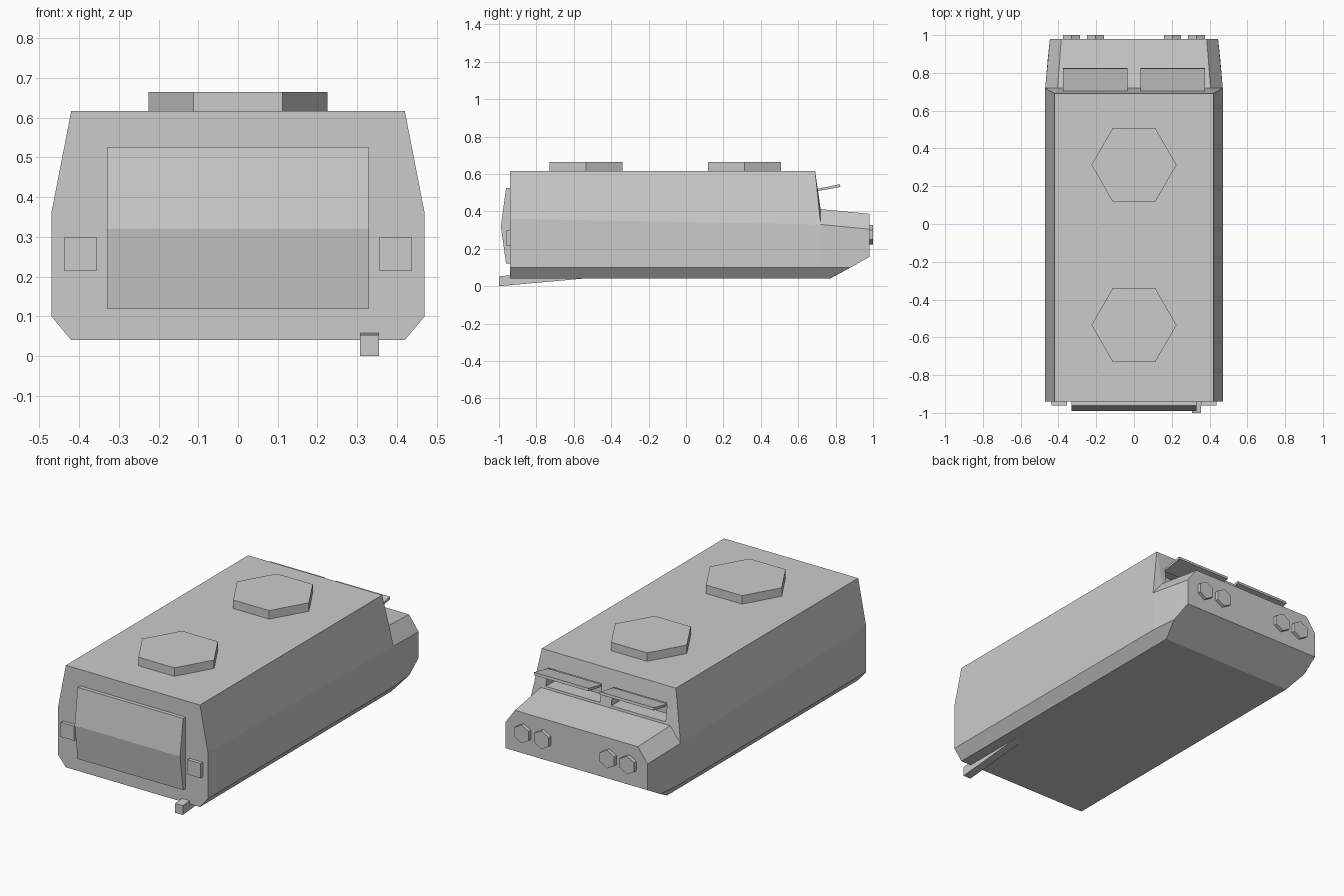
import bpy, bmesh
from math import pi, atan2
from mathutils import Matrix

if "Cube" in bpy.data.objects:
    bpy.data.objects.remove(bpy.data.objects["Cube"])


def mesh_object(name, verts, faces):
    me = bpy.data.meshes.new(name)
    me.from_pydata(verts, [], faces)
    bm = bmesh.new()
    bm.from_mesh(me)
    bmesh.ops.recalc_face_normals(bm, faces=bm.faces)
    bm.to_mesh(me)
    bm.free()
    ob = bpy.data.objects.new(name, me)
    bpy.context.collection.objects.link(ob)
    return ob


def extrude_x(name, profile, x0, x1):
    """Prism along x from a (y, z) profile."""
    n = len(profile)
    verts = [(x, y, z) for x in (x0, x1) for y, z in profile]
    faces = [range(n), range(n, 2 * n)]
    faces += [(i, (i + 1) % n, (i + 1) % n + n, i + n) for i in range(n)]
    return mesh_object(name, verts, [tuple(f) for f in faces])


def box(name, x0, x1, y0, y1, z0, z1):
    return extrude_x(name, [(y0, z0), (y1, z0), (y1, z1), (y0, z1)], x0, x1)


def hexagon(name, loc, radius, depth, rot):
    bpy.ops.mesh.primitive_cylinder_add(vertices=6, radius=radius, depth=depth,
                                        location=loc, rotation=rot)
    bpy.context.object.name = name


# Hull: right-hand points, mirrored across x
P = {
    "b0": (.42, -.94, .04), "c0": (.47, -.94, .10), "s0": (.47, -.94, .36), "t0": (.42, -.94, .617),
    "b1": (.42, .77, .04), "c1": (.47, .72, .10), "c2": (.456, .88, .10),
    "s1": (.47, .72, .33), "t1": (.42, .69, .617), "h1": (.405, .72, .412),
    "s2": (.445, .98, .305), "n": (.445, .98, .157), "h2": (.385, .98, .387),
}
keys = list(P)
count = len(keys)
verts = [P[k] for k in keys] + [(-P[k][0], P[k][1], P[k][2]) for k in keys]
side = ["b0 b1 c2 c1 c0", "c0 c1 s1 s0", "c1 c2 s2 s1", "c2 n s2",
        "s0 s1 t1 t0", "s1 h1 t1", "s1 s2 h2 h1"]
centre = ["b0 c0 s0 t0", "t0 t1", "t1 h1", "h1 h2", "h2 s2 n", "n c2 b1", "b1 b0"]
faces = []
for f in side:
    idx = [keys.index(k) for k in f.split()]
    faces += [idx, [i + count for i in reversed(idx)]]
for f in centre:
    idx = [keys.index(k) for k in f.split()]
    faces.append(idx + [i + count for i in reversed(idx)])
hull = mesh_object("hull", verts, faces)

# Recessed windows with a centre pillar, and the raised shutters over them
for s, tag in ((1, "right"), (-1, "left")):
    x0, x1 = sorted((s * .035, s * .375))
    cutter = box("window_cutter_" + tag, x0, x1, .63, .80, .425, .525)
    cutter.hide_render = True
    cutter.hide_viewport = False
    cutter.display_type = 'WIRE'
    mod = hull.modifiers.new("window_" + tag, 'BOOLEAN')
    mod.operation = 'DIFFERENCE'
    mod.solver = 'EXACT'
    mod.object = cutter
    bpy.context.view_layer.objects.active = hull
    bpy.ops.object.modifier_apply(modifier=mod.name)
    bpy.data.objects.remove(cutter)
    extrude_x("window_shutter_" + tag,
              [(.70, .508), (.825, .53), (.823, .545), (.70, .52)], x0, x1)

    # Small square lamp beside the door
    x0, x1 = sorted((s * .355, s * .438))
    box("door_side_lamp_" + tag, x0, x1, -.96, -.93, .215, .298)

    # Paired headlights
    for i, x in enumerate((.205, .33)):
        hexagon(f"headlight_{tag}_{i + 1}", (s * x, .985, .275), .052, .03, (pi / 2, pi / 2 * 0, 0))

# Ridged door
extrude_x("door", [(-.93, .12), (-.962, .12), (-.99, .32), (-.962, .525), (-.93, .525)], -.33, .33)

# Roof hatches
for i, y in enumerate((.313, -.535)):
    hexagon(f"roof_hatch_{i + 1}", (0, y, .635), .225, .06, (0, 0, pi / 6))

# Exhaust pipe sloping out under the hull
extrude_x("exhaust_pipe", [(-1, 0), (-.5, .045), (-.5, .097), (-1, .053)], .307, .355)
